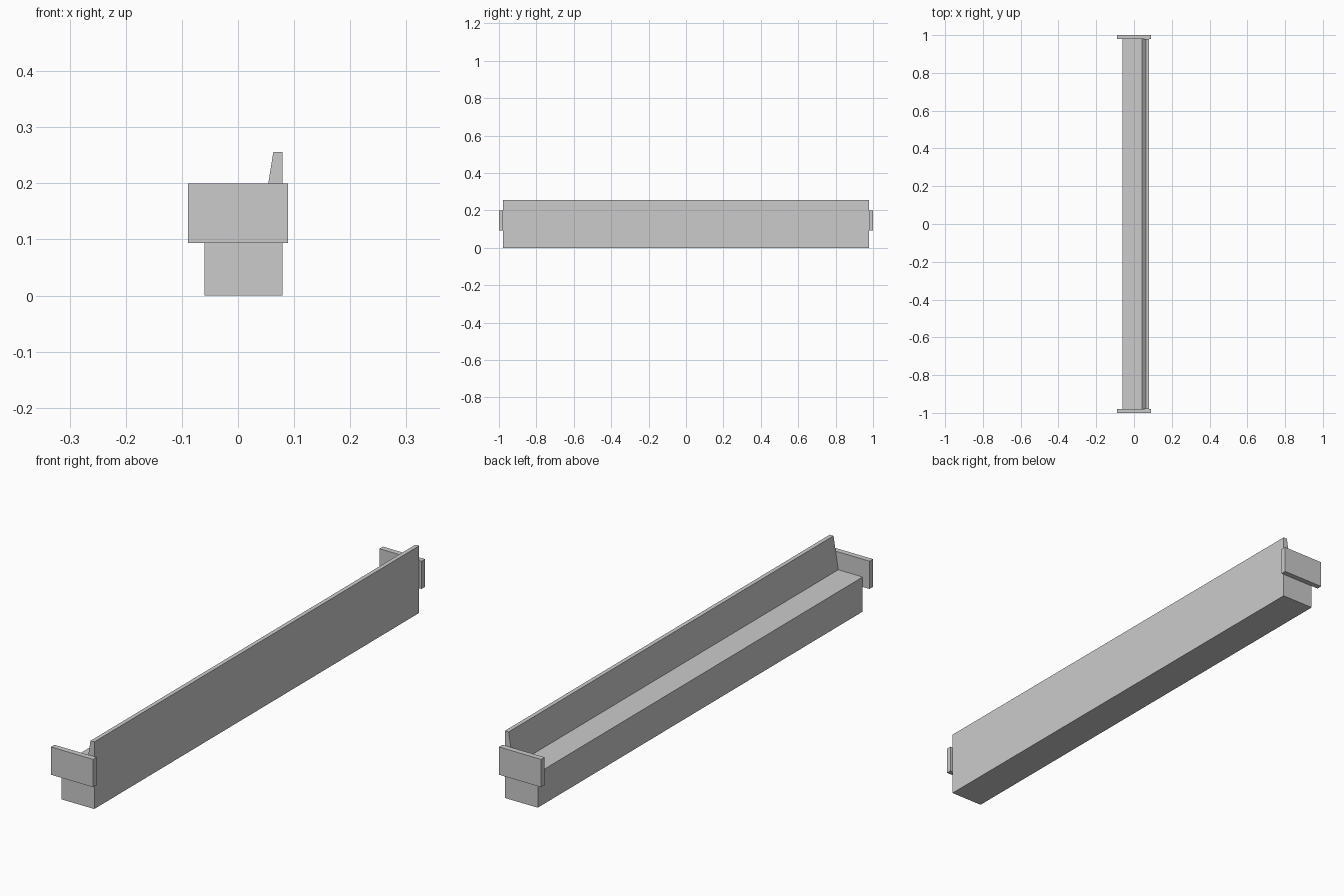
import bpy, bmesh

if "Cube" in bpy.data.objects:
    bpy.data.objects.remove(bpy.data.objects["Cube"])


def extrude_profile(name, profile, y0, y1):
    """Closed prism from an (x, z) profile swept along y."""
    bm = bmesh.new()
    face = bm.faces.new([bm.verts.new((x, y0, z)) for x, z in profile])
    ret = bmesh.ops.extrude_face_region(bm, geom=[face])
    verts = [v for v in ret["geom"] if isinstance(v, bmesh.types.BMVert)]
    bmesh.ops.translate(bm, verts=verts, vec=(0, y1 - y0, 0))
    bmesh.ops.recalc_face_normals(bm, faces=bm.faces)
    mesh = bpy.data.meshes.new(name)
    bm.to_mesh(mesh)
    bm.free()
    obj = bpy.data.objects.new(name, mesh)
    bpy.context.collection.objects.link(obj)
    return obj


HALF = 1.0      # half of the full length
INNER = 0.979   # where the beam meets the end plates

# Beam with an upright, slightly tapered lip along its right side
beam = [(-0.06, 0), (0.079, 0), (0.079, 0.256), (0.063, 0.256),
        (0.043, 0.132), (-0.06, 0.132)]
extrude_profile("lipped_beam", beam, -INNER, INNER)

# Mounting plates on both ends
plate = [(-0.089, 0.094), (0.089, 0.094), (0.089, 0.2), (-0.089, 0.2)]
extrude_profile("front_end_plate", plate, -HALF, -INNER)
extrude_profile("back_end_plate", plate, INNER, HALF)
